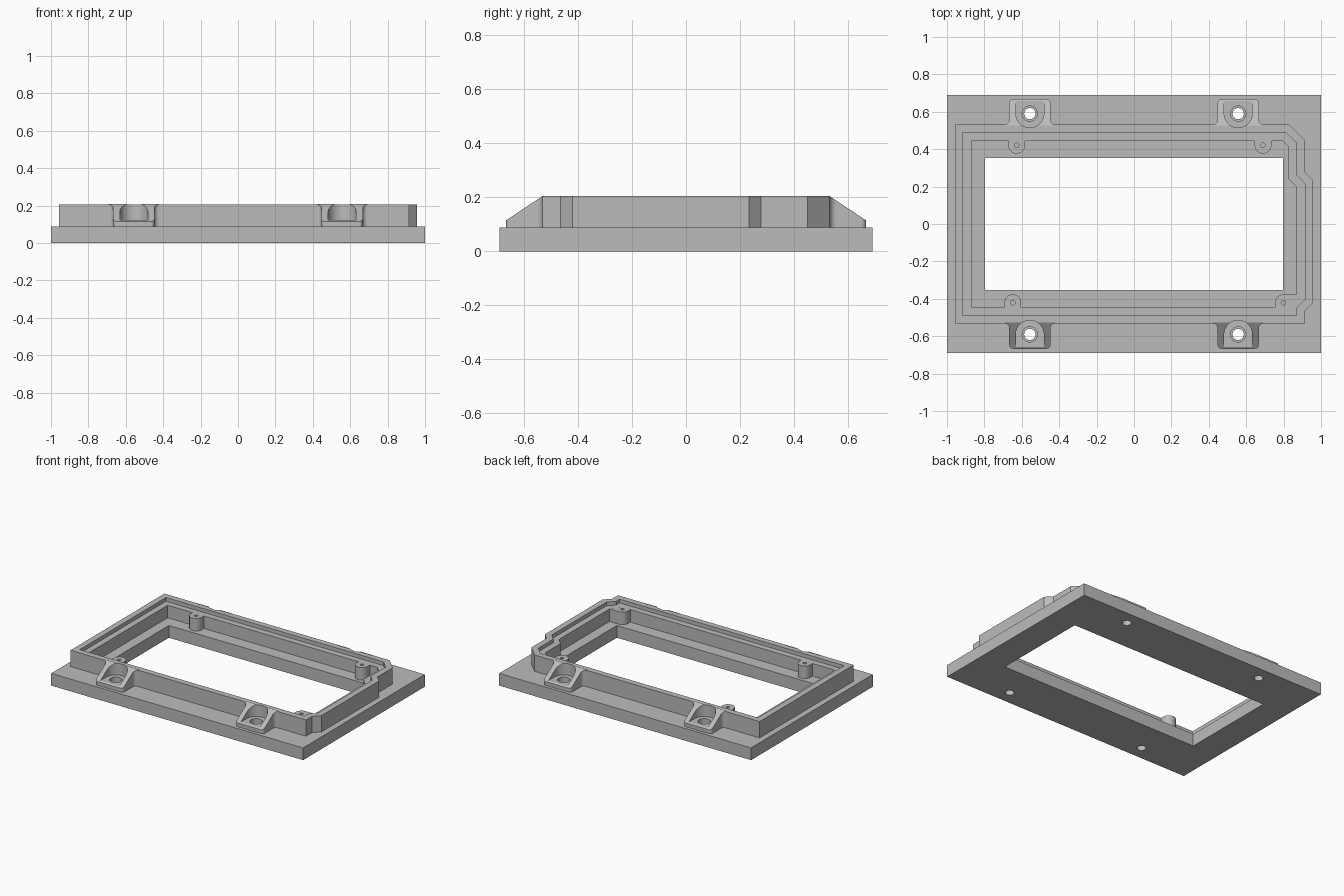
import bpy, bmesh, math
from mathutils import Vector

if "Cube" in bpy.data.objects:
    bpy.data.objects.remove(bpy.data.objects["Cube"], do_unlink=True)

grey = bpy.data.materials.new("plain_grey")
grey.use_nodes = True
grey.diffuse_color = (0.5, 0.5, 0.5, 1)
grey.node_tree.nodes["Principled BSDF"].inputs["Base Color"].default_value = (0.5, 0.5, 0.5, 1)

PLATE_TOP, RIM_TOP, LEDGE = 0.088, 0.205, 0.178
WALL_Y, LUG_Y = 0.532, 0.667
LUG_EDGE, POCKET_FLOOR = 0.115, 0.122


def finish(bm, name):
    bmesh.ops.recalc_face_normals(bm, faces=bm.faces[:])
    mesh = bpy.data.meshes.new(name)
    bm.to_mesh(mesh)
    bm.free()
    mesh.materials.append(grey)
    obj = bpy.data.objects.new(name, mesh)
    bpy.context.collection.objects.link(obj)
    return obj


def prism_mesh(points, z0, z1):
    bm = bmesh.new()
    base = bm.faces.new([bm.verts.new((x, y, z0)) for x, y in points])
    ext = bmesh.ops.extrude_face_region(bm, geom=[base], use_keep_orig=True)
    top = [v for v in ext["geom"] if isinstance(v, bmesh.types.BMVert)]
    bmesh.ops.translate(bm, verts=top, vec=(0, 0, z1 - z0))
    return bm


def prism(name, points, z0, z1):
    return finish(prism_mesh(points, z0, z1), name)


def arc(cx, cy, r, a0, a1, n=12):
    angles = [math.radians(a0 + (a1 - a0) * i / n) for i in range(n + 1)]
    return [(cx + r * math.cos(a), cy + r * math.sin(a)) for a in angles]


def circle(cx, cy, r, n=32):
    return arc(cx, cy, r, 0, 360, n)[:-1]


def rectangle(hx, hy):
    return [(-hx, -hy), (hx, -hy), (hx, hy), (-hx, hy)]


def inset(points, t):
    """Mitred inward offset of a counter-clockwise outline."""
    out = []
    pts = [Vector(p) for p in points]
    for i, p in enumerate(pts):
        a = (p - pts[i - 1]).normalized()
        b = (pts[(i + 1) % len(pts)] - p).normalized()
        na, nb = Vector((-a.y, a.x)), Vector((-b.y, b.x))
        out.append(p + (na + nb) * t / (1 + na.dot(nb)))
    return out


def cut(obj, cutters):
    """Subtract the cutters and bake the result."""
    for c in cutters:
        c.hide_render = True
        mod = obj.modifiers.new("cut", "BOOLEAN")
        mod.operation, mod.solver, mod.object = "DIFFERENCE", "EXACT", c
    deps = bpy.context.evaluated_depsgraph_get()
    baked = bpy.data.meshes.new_from_object(obj.evaluated_get(deps))
    obj.modifiers.clear()
    obj.data = baked


# Stepped rim wall following the notched outline
outline = [(-0.957, -WALL_Y), (0.913, -WALL_Y), (0.913, -0.465), (0.957, -0.42),
           (0.957, 0.234), (0.913, 0.278), (0.913, 0.45), (0.83, WALL_Y), (-0.957, WALL_Y)]
section = [(0, 0.07), (0, RIM_TOP), (0.043, RIM_TOP), (0.043, LEDGE), (0.087, LEDGE), (0.087, 0.07)]
bm = bmesh.new()
rings = [[bm.verts.new((x, y, z)) for x, y in inset(outline, t)] for t, z in section]
for k, ring in enumerate(rings):
    nxt = rings[(k + 1) % len(rings)]
    for i in range(len(ring)):
        j = (i + 1) % len(ring)
        bm.faces.new((ring[i], ring[j], nxt[j], nxt[i]))
rim = finish(bm, "rim_wall")

# Base plate
plate = prism("base_plate", rectangle(1, 0.69), 0, PLATE_TOP)
window = prism("window_cutter", rectangle(0.796, 0.352), -0.1, 0.3)
parts, pockets, bores = [rim, plate], [], []

# Sloped mounting lugs with rounded pockets and counterbored holes
half = [(0.135, -0.005)] + arc(0.135, 0.025, 0.025, 270, 180, 6) + arc(0.09, 0.115, 0.02, 0, 90, 6)
lug_profile = half + [(-u, v) for u, v in reversed(half)]
for side, depth in ((-1, "front"), (1, "back")):
    for cx, hand in ((-0.557, "right"), (0.557, "left")):
        bm = prism_mesh([(cx + u, side * (WALL_Y + v)) for u, v in lug_profile], 0.08, 0.26)
        res = bmesh.ops.bisect_plane(
            bm, geom=bm.verts[:] + bm.edges[:] + bm.faces[:], clear_outer=True,
            plane_co=(0, side * WALL_Y, RIM_TOP),
            plane_no=(0, side * (RIM_TOP - LUG_EDGE), LUG_Y - WALL_Y))
        bmesh.ops.holes_fill(bm, edges=[e for e in bm.edges if e.is_boundary])
        lug = finish(bm, f"{depth}_{hand}_lug")
        cy = 0.59
        u_shape = arc(cx, cy, 0.075, 180, 360, 24) + [(cx + 0.075, 0.8), (cx - 0.075, 0.8)]
        pocket = prism("pocket_cutter", [(x, side * y) for x, y in u_shape], POCKET_FLOOR, 0.4)
        hole = prism("hole_cutter", circle(cx, side * cy, 0.03), -0.1, 0.4)
        bore = prism("bore_cutter", circle(cx, side * cy, 0.041), 0.085, 0.4)
        cut(lug, [pocket, hole, bore])
        pockets.append(pocket)
        bores += [hole, bore]
        parts.append(lug)
cut(rim, pockets)
cut(plate, [window] + bores)

# Screw bosses inside the rim
R, INNER = 0.045, WALL_Y - 0.087
boss_plans = {}
for name, cx, side in (("back_right_boss", -0.627, 1), ("back_left_boss", 0.69, 1),
                       ("front_right_boss", -0.648, -1)):
    u_shape = arc(cx, 0.421, R, 180, 360, 16) + [(cx + R, INNER), (cx - R, INNER)]
    boss_plans[name] = ([(x, side * y) for x, y in u_shape], (cx, side * 0.421))
corner = arc(0.799, -0.421, R, 90, 180, 8) + [
    (0.754, -INNER), (0.826, -INNER), (0.826, -0.429), (0.87, -0.384), (0.87, -0.376)]
boss_plans["front_left_boss"] = (corner, (0.799, -0.421))
pilots = []
for name, (plan, (cx, cy)) in boss_plans.items():
    boss = prism(name, plan, 0.08, LEDGE)
    pilot = prism("pilot_cutter", circle(cx, cy, 0.012, 16), 0.1, 0.3)
    cut(boss, [pilot])
    pilots.append(pilot)
    parts.append(boss)

# Remove cutters and shade with sharp edges kept
for c in [window] + pockets + bores + pilots:
    bpy.data.objects.remove(c, do_unlink=True)
bpy.ops.object.select_all(action="DESELECT")
for p in parts:
    p.select_set(True)
bpy.context.view_layer.objects.active = rim
bpy.ops.object.shade_smooth_by_angle(angle=math.radians(30))
